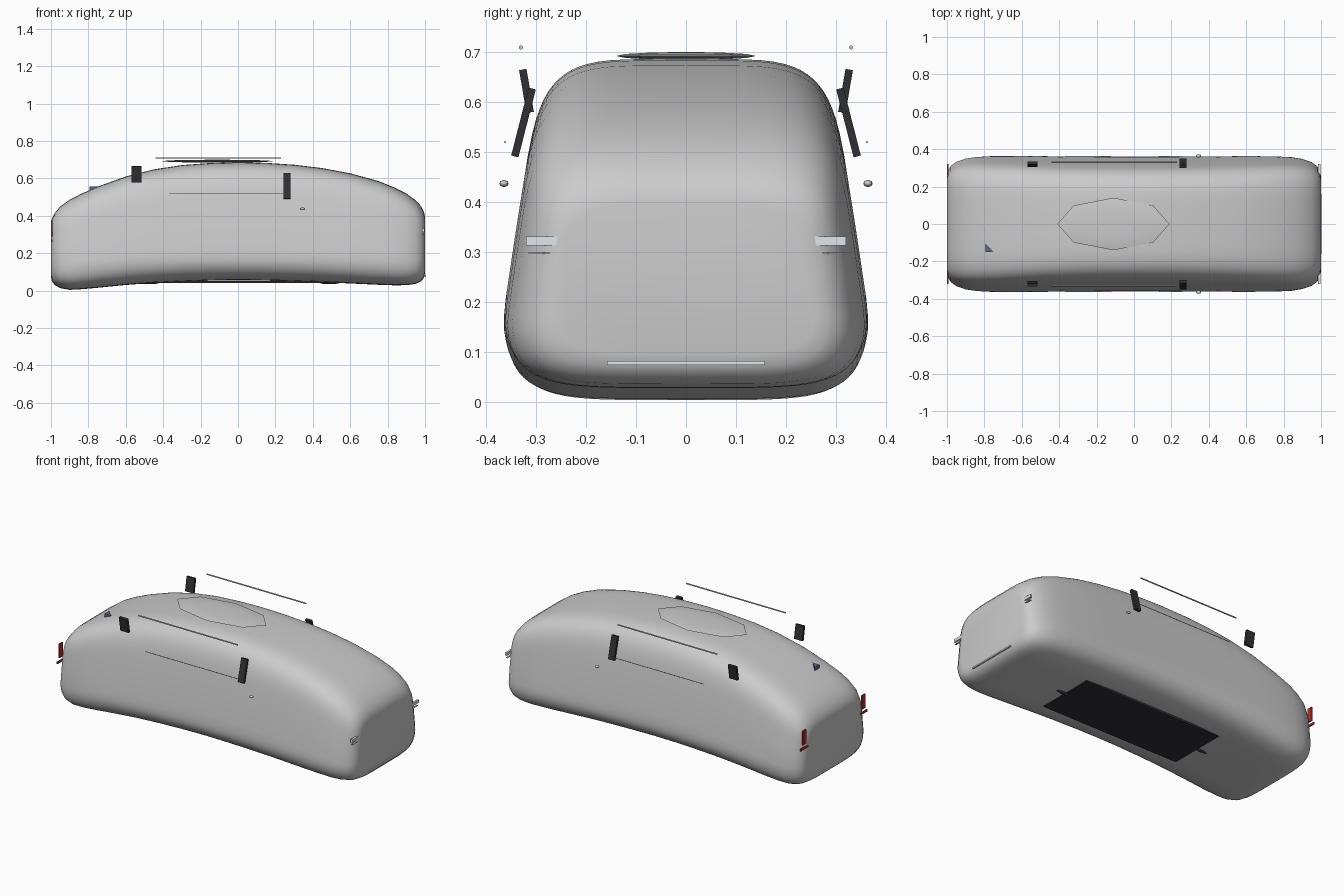
import bpy, bmesh, math
from mathutils import Matrix

if "Cube" in bpy.data.objects:
    bpy.data.objects.remove(bpy.data.objects["Cube"])


def material(name, rgb):
    m = bpy.data.materials.new(name)
    m.diffuse_color = (*rgb, 1)
    m.use_nodes = True
    m.node_tree.nodes["Principled BSDF"].inputs["Base Color"].default_value = m.diffuse_color
    return m


BLACK = material("dark_trim", (0.03, 0.03, 0.035))
RED = material("red_lens", (0.45, 0.03, 0.02))
CLEAR = material("clear_lens", (0.75, 0.8, 0.85))
BLUE = material("fin_paint", (0.1, 0.14, 0.22))


def finish(name, bm, mat=None, angle=None):
    bmesh.ops.recalc_face_normals(bm, faces=bm.faces[:])
    me = bpy.data.meshes.new(name)
    bm.to_mesh(me)
    bm.free()
    ob = bpy.data.objects.new(name, me)
    bpy.context.collection.objects.link(ob)
    if mat:
        me.materials.append(mat)
    if angle:
        bpy.ops.object.select_all(action='DESELECT')
        ob.select_set(True)
        bpy.context.view_layer.objects.active = ob
        bpy.ops.object.shade_smooth_by_angle(angle=math.radians(angle))
    return ob


def box(name, loc, size, mat=None, tilt=0):
    bm = bmesh.new()
    m = Matrix.Translation(loc) @ Matrix.Rotation(tilt, 4, 'X') @ Matrix.Diagonal((*size, 1))
    bmesh.ops.create_cube(bm, size=1, matrix=m)
    return finish(name, bm, mat)


def ball(name, loc, radii, seg, rings, mat=None):
    bm = bmesh.new()
    m = Matrix.Translation(loc) @ Matrix.Diagonal((*radii, 1))
    bmesh.ops.create_uvsphere(bm, u_segments=seg, v_segments=rings, radius=1, matrix=m)
    return finish(name, bm, mat, 60)


def rod(name, loc, length, radius, mat=None):
    bm = bmesh.new()
    m = Matrix.Translation(loc) @ Matrix.Rotation(math.pi / 2, 4, 'Y')
    bmesh.ops.create_cone(bm, cap_ends=True, segments=10, radius1=radius,
                          radius2=radius, depth=length, matrix=m)
    return finish(name, bm, mat, 40)


# Body shell: x, underside height, roof height, width factor
STATIONS = [
    (-1.0, .075, .36, .70), (-.995, .05, .385, .77), (-.98, .03, .415, .84),
    (-.95, .013, .45, .90), (-.9, .004, .486, .947), (-.84, .007, .517, .975),
    (-.75, .015, .556, .99), (-.6, .03, .61, 1), (-.45, .041, .648, 1),
    (-.3, .048, .671, 1), (-.15, .053, .682, 1), (0, .055, .686, 1),
    (.15, .053, .683, 1), (.3, .050, .673, 1), (.45, .045, .655, 1),
    (.6, .038, .627, 1), (.75, .031, .586, .99), (.84, .028, .55, .975),
    (.9, .029, .519, .947), (.95, .036, .483, .90), (.98, .05, .45, .84),
    (.995, .07, .42, .77), (1.0, .095, .395, .70)]
N = 64


def power(v, p):
    return math.copysign(abs(v) ** p, v)


bm = bmesh.new()
rings = []
for x, zb, zt, k in STATIONS:
    ring = []
    for i in range(N):
        a = 2 * math.pi * i / N
        z = (zb + zt) / 2 + (zt - zb) / 2 * power(math.sin(a), .4)
        w = .37 - .155 * max(z - .15, 0)
        ring.append(bm.verts.new((x, w * k * power(math.cos(a), .4), z)))
    rings.append(ring)
for r, s in zip(rings, rings[1:]):
    for i in range(N):
        j = (i + 1) % N
        bm.faces.new((r[i], r[j], s[j], s[i]))
bm.faces.new(rings[0])
bm.faces.new(rings[-1])
finish("body_shell", bm, None, 60)

# Eight-sided roof panel
ball("roof_panel", (-.11, 0, .692), (.30, .14, .008), 8, 6)

# Underside plate and its end tubes
box("underside_plate", (.02, 0, .046), (.93, .36, .012), BLACK)
for x in (-.475, .49):
    ball("underside_tube", (x, 0, .045), (.06, .014, .011), 12, 8, BLACK)

# Bumper strip on the nose
box("bumper_strip", (.998, 0, .078), (.012, .315, .008), CLEAR)

# Small triangular roof fin at the rear
bm = bmesh.new()
bottom = [bm.verts.new((x, y, .535)) for x, y in ((-.795, -.105), (-.795, -.15), (-.75, -.15))]
face = bm.faces.new(bottom)
ext = bmesh.ops.extrude_face_region(bm, geom=[face])
bmesh.ops.translate(bm, vec=(0, 0, .021),
                    verts=[v for v in ext["geom"] if isinstance(v, bmesh.types.BMVert)])
finish("roof_fin", bm, BLUE)

# Parts repeated on both sides
for s, side in ((-1, "right"), (1, "left")):
    rod("roof_rail_" + side, (-.105, s * .33, .709), .67, .004)
    rod("side_trim_" + side, (-.055, s * .362, .52), .63, .002)
    ball("door_handle_" + side, (.345, s * .364, .437), (.014, .009, .007), 12, 8)
    box("front_pillar_" + side, (.262, s * .325, .559), (.04, .015, .14), BLACK, s * .25)
    box("rear_pillar_" + side, (-.543, s * .319, .622), (.055, .015, .087), BLACK, -s * .17)
    box("headlight_" + side, (.99, s * .285, .322), (.012, .07, .018), CLEAR)
    box("headlight_trim_" + side, (.99, s * .285, .298), (.01, .06, .003))
    box("tail_light_" + side, (-.996, s * .285, .333), (.008, .032, .085), RED)
    box("tail_reflector_" + side, (-.996, s * .285, .267), (.008, .07, .012), RED)
